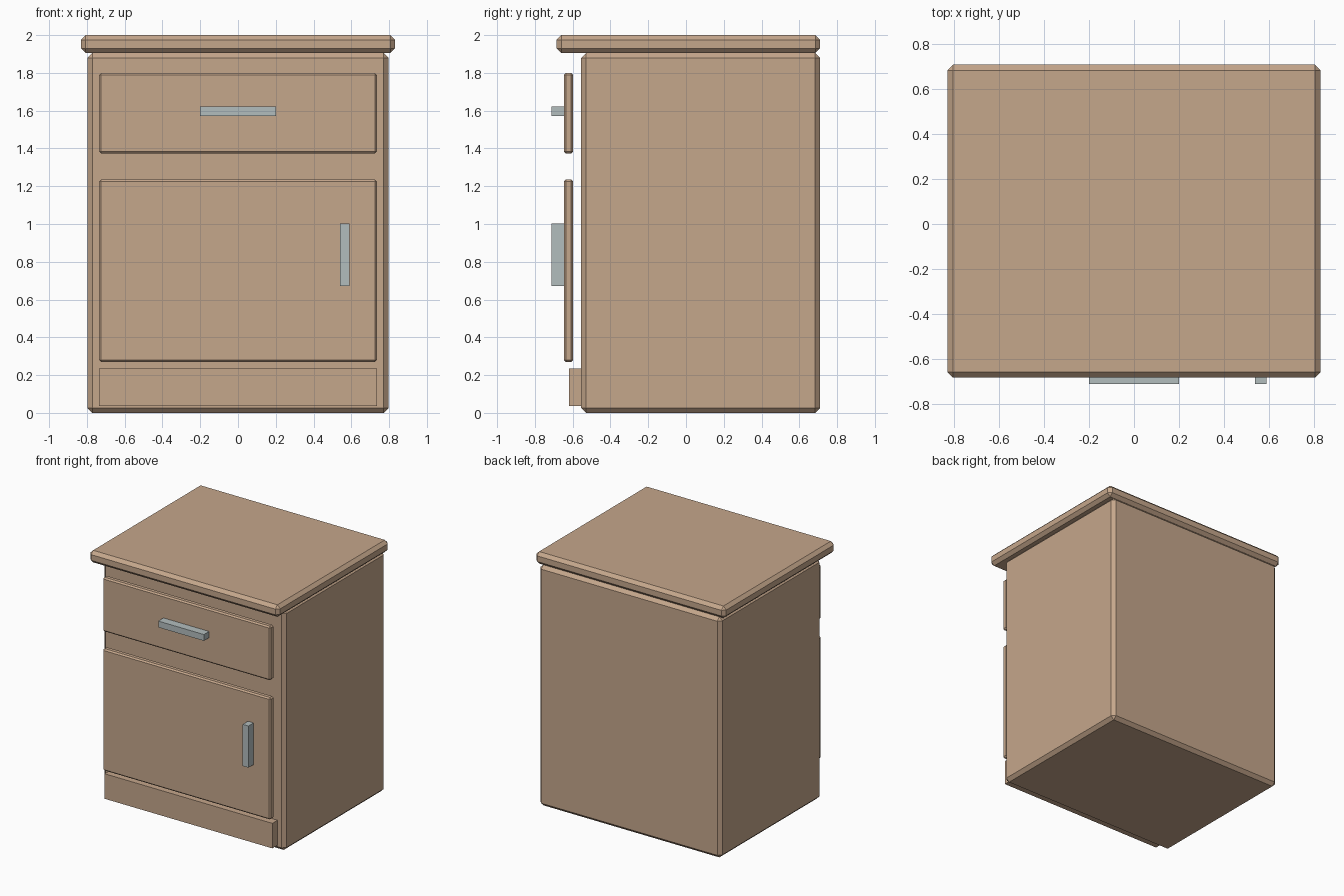
import bpy
import bmesh
from mathutils import Vector

cube = bpy.data.objects.get("Cube")
if cube:
    bpy.data.objects.remove(cube, do_unlink=True)


def material(name, colour):
    mat = bpy.data.materials.new(name)
    mat.use_nodes = True
    mat.diffuse_color = colour
    mat.node_tree.nodes["Principled BSDF"].inputs["Base Color"].default_value = colour
    return mat


def box(name, low, high, mat, chamfer=0):
    """Flat-shaded box between two corners, with optional chamfered edges."""
    low, high = Vector(low), Vector(high)
    size, centre = high - low, (low + high) / 2
    bm = bmesh.new()
    bmesh.ops.create_cube(bm, size=1)
    bmesh.ops.scale(bm, vec=size, verts=bm.verts)
    if chamfer:
        bmesh.ops.bevel(bm, geom=bm.edges[:], offset=chamfer, segments=1,
                        affect='EDGES')
    mesh = bpy.data.meshes.new(name)
    bm.to_mesh(mesh)
    bm.free()
    mesh.materials.append(mat)
    obj = bpy.data.objects.new(name, mesh)
    obj.location = centre
    bpy.context.collection.objects.link(obj)
    return obj


wood = material("tan wood", (0.56, 0.385, 0.26, 1))
metal = material("pale grey metal", (0.45, 0.51, 0.515, 1))

# Carcass and overhanging top
box("cabinet_body", (-0.797, -0.555, 0), (0.797, 0.71, 1.905), wood, 0.026)
box("table_top", (-0.832, -0.685, 1.905), (0.832, 0.71, 2), wood, 0.025)

# Fronts, standing slightly clear of the carcass
box("drawer_front", (-0.735, -0.647, 1.372), (0.735, -0.597, 1.8), wood, 0.011)
box("door", (-0.735, -0.647, 0.27), (0.735, -0.597, 1.235), wood, 0.011)

# Plinth board
box("plinth", (-0.735, -0.62, 0.037), (0.735, -0.55, 0.235), wood)

# Handles
box("drawer_handle", (-0.2, -0.712, 1.572), (0.2, -0.64, 1.622), metal)
box("door_handle", (0.54, -0.712, 0.672), (0.59, -0.64, 1.002), metal)
